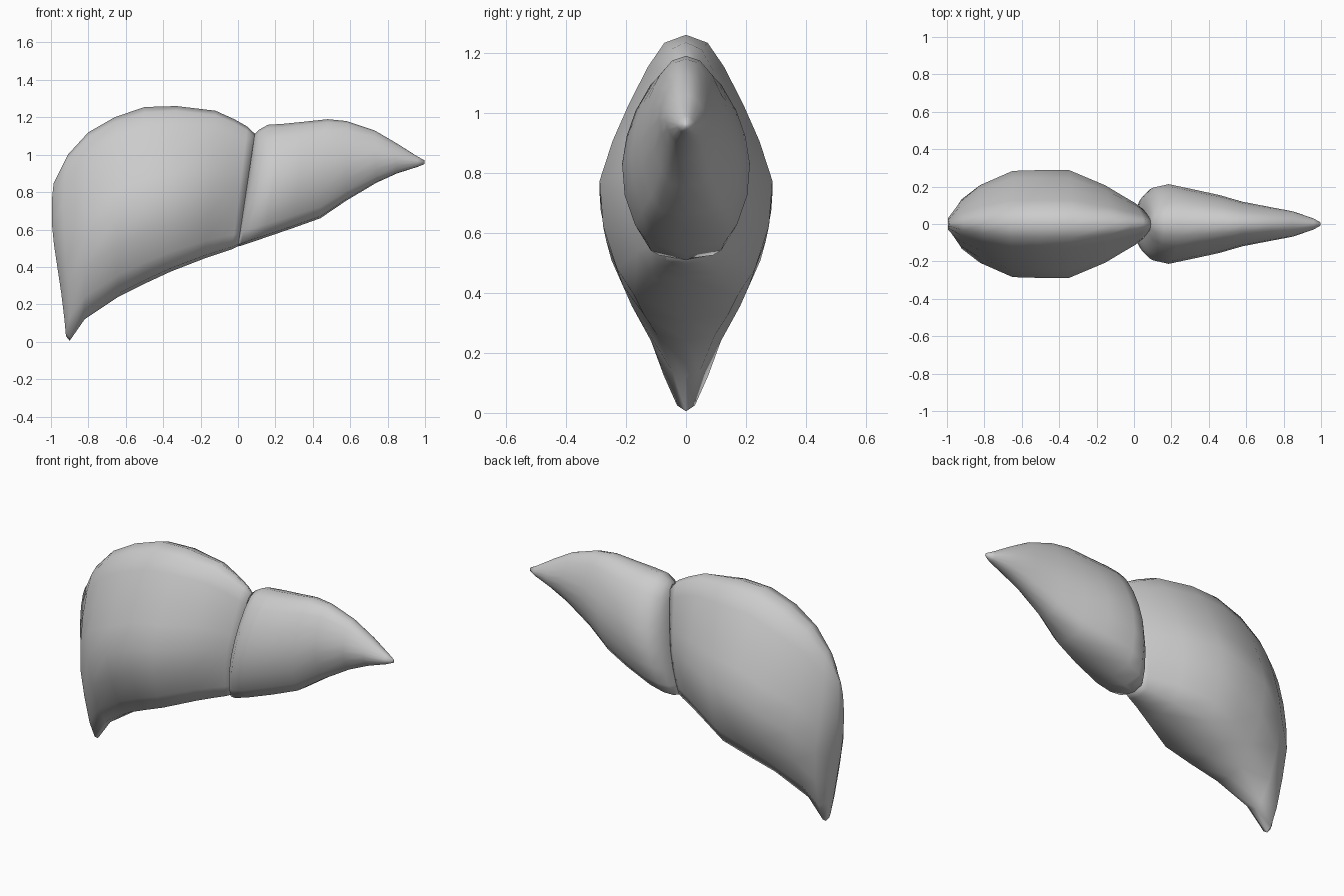
import bpy
import bmesh
import math

cube = bpy.data.objects.get("Cube")
if cube:
    bpy.data.objects.remove(cube, do_unlink=True)

mat = bpy.data.materials.new("pale grey")
mat.use_nodes = True
grey = (0.6, 0.6, 0.6, 1)
mat.diffuse_color = grey
mat.node_tree.nodes["Principled BSDF"].inputs["Base Color"].default_value = grey

# Half cross-section, bottom to top:
# height fraction, width fraction, extra width for a broad foot, for a full crown
PROFILE = [(0, 0, 0, 0), (.02, .22, .38, 0), (.12, .55, .25, 0),
           (.28, .82, .14, 0), (.45, .98, .02, 0), (.6, .85, 0, .08),
           (.74, .66, 0, .13), (.88, .44, 0, .12), (.97, .25, 0, .05),
           (1, 0, 0, 0)]

# Slanted slices: top x, top z, bottom x, bottom z, half width, bulge, foot
LARGE_LOBE = [
    (-.985, .85, -.92, .03, .045, .028, 0),
    (-.91, 1.0, -.9, .005, .135, .028, 0),
    (-.8, 1.12, -.82, .12, .212, .02, 0),
    (-.66, 1.2, -.64, .24, .288, 0, .3),
    (-.5, 1.255, -.5, .31, .29, 0, .7),
    (-.33, 1.26, -.36, .375, .288, 0, 1),
    (-.12, 1.235, -.18, .445, .207, 0, .9),
    (-.02, 1.19, -.09, .475, .15, 0, .9),
    (.05, 1.15, -.03, .495, .112, 0, 1),
]
GROOVE = [(.09, 1.112, 0, .51, .085, 0, 1.3)]
SMALL_LOBE = [
    (.115, 1.135, .015, .513, .15, 0, 1),
    (.16, 1.16, .06, .528, .195, 0, 1),
    (.24, 1.165, .14, .555, .213, 0, 1),
    (.36, 1.177, .3, .61, .183, 0, 1),
    (.48, 1.19, .44, .66, .155, 0, .8),
    (.58, 1.18, .58, .755, .12, 0, .6),
    (.73, 1.13, .74, .85, .09, 0, .5),
    (.85, 1.06, .85, .9, .068, 0, .5),
    (.96, .99, .96, .935, .03, 0, .5),
    (.998, .97, .998, .95, .008, 0, .5),
]


def ring(bm, crown, xt, zt, xb, zb, width, bulge, foot):
    """One closed slice, up the front side and down the back."""
    half = [(t, -(w + foot * f + crown * c)) for t, w, f, c in PROFILE]
    loop = half + [(t, -w) for t, w in reversed(half[1:-1])]
    return [bm.verts.new((xb + (xt - xb) * t - bulge * math.sin(math.pi * t * t),
                          w * width, zb + (zt - zb) * t)) for t, w in loop]


def loft(name, slices, crown):
    """Skin the slices and close both ends."""
    bm = bmesh.new()
    rings = [ring(bm, crown, *s) for s in slices]
    n = len(rings[0])
    for a, b in zip(rings, rings[1:]):
        for i in range(n):
            j = (i + 1) % n
            bm.faces.new((a[i], a[j], b[j], b[i]))
    # Caps are strips across the symmetric slice
    for r in (rings[0], rings[-1]):
        for i in range(n // 2):
            quad = (r[i], r[i + 1], r[-i - 1], r[-i])
            bm.faces.new(list(dict.fromkeys(quad)))
    bmesh.ops.recalc_face_normals(bm, faces=bm.faces)
    mesh = bpy.data.meshes.new(name)
    bm.to_mesh(mesh)
    bm.free()
    obj = bpy.data.objects.new(name, mesh)
    bpy.context.collection.objects.link(obj)
    mesh.materials.append(mat)
    bpy.ops.object.select_all(action='DESELECT')
    obj.select_set(True)
    bpy.context.view_layer.objects.active = obj
    bpy.ops.object.shade_smooth_by_angle(angle=math.radians(80))


# Two lobes meeting at the groove
loft("large_lobe", LARGE_LOBE + GROOVE, 0)
loft("small_lobe", GROOVE + SMALL_LOBE, 1)
